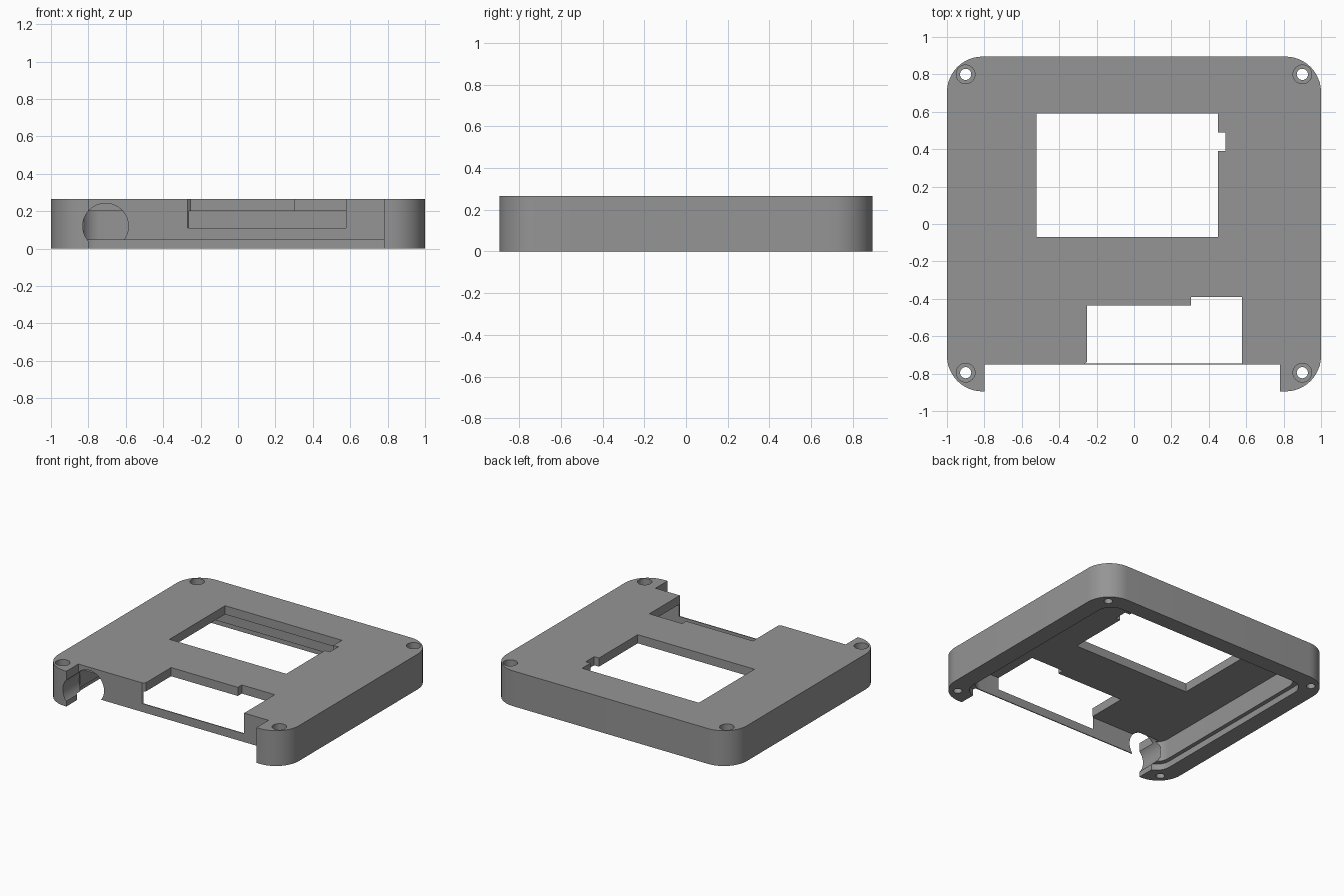
import bpy, bmesh, math
from mathutils import Matrix

if "Cube" in bpy.data.objects:
    bpy.data.objects.remove(bpy.data.objects["Cube"])

grey = bpy.data.materials.new("grey_plastic")
grey.diffuse_color = (0.3, 0.3, 0.3, 1)
grey.use_nodes = True
grey.node_tree.nodes["Principled BSDF"].inputs["Base Color"].default_value = grey.diffuse_color


def prism(name, pts, z0, z1):
    """Extrude a flat outline from z0 to z1."""
    bm = bmesh.new()
    face = bm.faces.new([bm.verts.new((x, y, z0)) for x, y in pts])
    ext = bmesh.ops.extrude_face_region(bm, geom=[face])["geom"]
    for v in ext:
        if isinstance(v, bmesh.types.BMVert):
            v.co.z = z1
    bmesh.ops.recalc_face_normals(bm, faces=bm.faces)
    me = bpy.data.meshes.new(name)
    bm.to_mesh(me)
    bm.free()
    ob = bpy.data.objects.new(name, me)
    bpy.context.collection.objects.link(ob)
    me.materials.append(grey)
    return ob


def rounded(hx, hy, r, n=12):
    """Rounded rectangle outline."""
    pts = []
    for k, (sx, sy) in enumerate([(1, 1), (-1, 1), (-1, -1), (1, -1)]):
        for i in range(n + 1):
            a = math.pi / 2 * (k + i / n)
            pts.append((sx * (hx - r) + r * math.cos(a), sy * (hy - r) + r * math.sin(a)))
    return pts


def circle(cx, cy, r, n=32):
    return [(cx + r * math.cos(2 * math.pi * i / n), cy + r * math.sin(2 * math.pi * i / n))
            for i in range(n)]


def box(x0, x1, y0, y1):
    return [(x0, y0), (x1, y0), (x1, y1), (x0, y1)]


H = 0.265
case = prism("case_shell", rounded(1.0, 0.895, 0.19), 0, H)

# hollow underside with a wider step along the bottom rim
cutters = [
    prism("cavity_cutter", rounded(0.84, 0.745, 0.1), -0.1, 0.2),
    prism("rim_step_cutter", rounded(0.87, 0.775, 0.11), -0.11, 0.047),
    # gap in the front wall
    prism("front_gap_cutter", box(-0.8, 0.78, -1.2, -0.752), -0.12, 0.4),
    # window with a small side notch
    prism("window_cutter", [(-0.52, -0.07), (0.45, -0.07), (0.45, 0.39), (0.49, 0.39),
                            (0.49, 0.49), (0.45, 0.49), (0.45, 0.59), (-0.52, 0.59)], 0.1, 0.41),
    # stepped cutout at the front of the plate
    prism("front_cutout_cutter", [(-0.27, -1.3), (-0.27, -0.752), (-0.25, -0.735), (-0.25, -0.437),
                                  (0.305, -0.437), (0.305, -0.39), (0.578, -0.39),
                                  (0.578, -1.3)], 0.11, 0.42),
]

# rounded cable groove in the front left pillar
groove = prism("groove_cutter", circle(0, 0, 0.122, 48), 0, 0.3)
groove.data.transform(Matrix.Translation((-0.708, -0.7, 0.12)) @ Matrix.Rotation(math.pi / 2, 4, 'X'))
cutters.append(groove)

# corner screw holes with counterbores
for x in (-0.9, 0.9):
    for y in (-0.795, 0.8):
        cutters.append(prism("screw_hole_cutter", circle(x, y, 0.03), -0.13, 0.43))
        cutters.append(prism("counterbore_cutter", circle(x, y, 0.05), 0.165, 0.44))

bpy.context.view_layer.objects.active = case
case.select_set(True)
for c in cutters:
    m = case.modifiers.new(c.name, 'BOOLEAN')
    m.operation = 'DIFFERENCE'
    m.solver = 'EXACT'
    m.object = c
    bpy.ops.object.modifier_apply(modifier=m.name)
    bpy.data.objects.remove(c)

bpy.ops.object.shade_smooth_by_angle(angle=math.radians(30))
